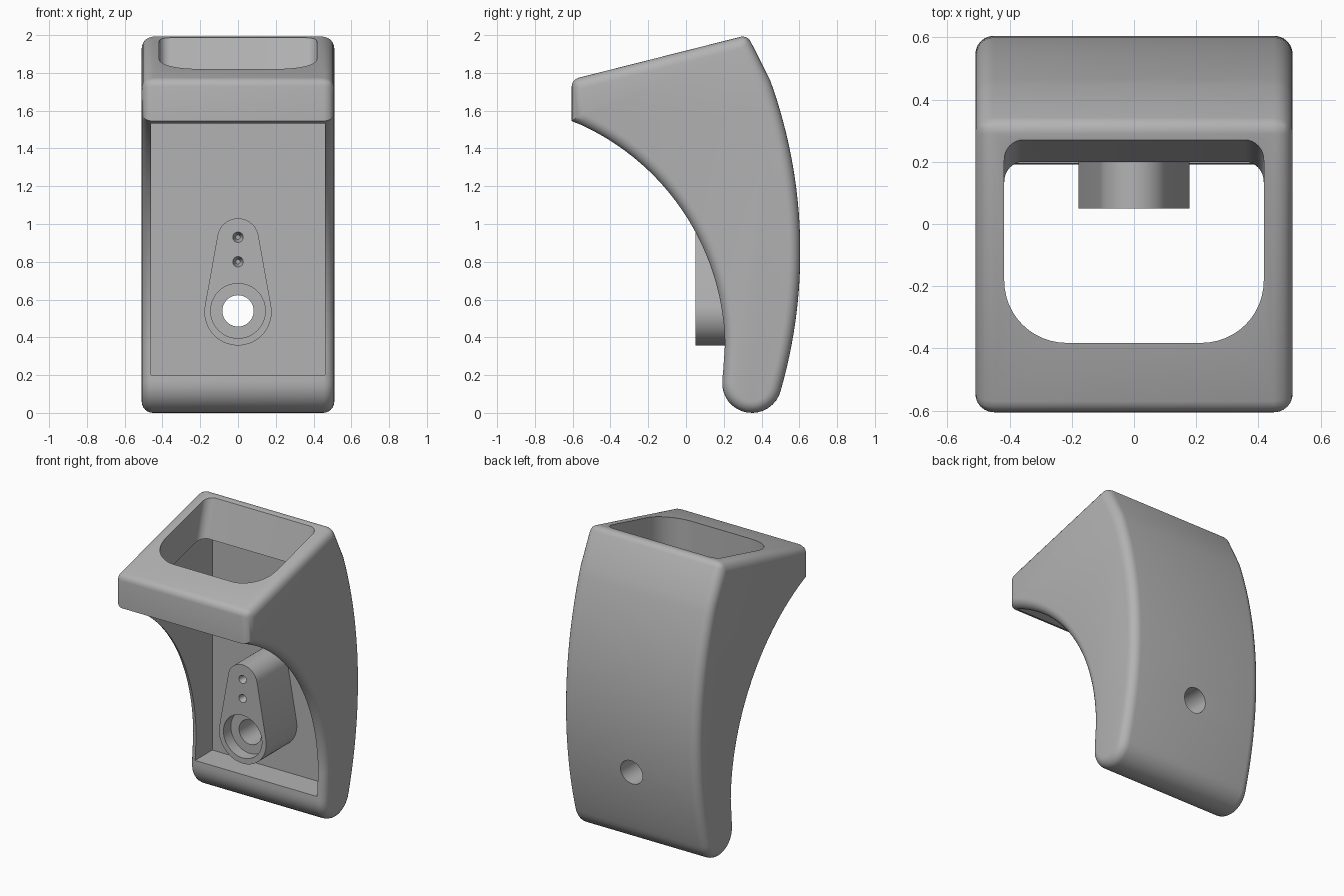
import bpy, bmesh, math
from mathutils import Vector

if "Cube" in bpy.data.objects:
    bpy.data.objects.remove(bpy.data.objects["Cube"])

grey = bpy.data.materials.new("plain grey")
grey.diffuse_color = (0.45, 0.45, 0.45, 1)
grey.use_nodes = True
grey.node_tree.nodes["Principled BSDF"].inputs["Base Color"].default_value = grey.diffuse_color


def make_object(name, bm):
    bmesh.ops.recalc_face_normals(bm, faces=bm.faces)
    mesh = bpy.data.meshes.new(name)
    bm.to_mesh(mesh)
    bm.free()
    mesh.materials.append(grey)
    ob = bpy.data.objects.new(name, mesh)
    bpy.context.collection.objects.link(ob)
    return ob


def loft(name, ring_a, ring_b):
    """Closed solid between two matching rings of points."""
    bm = bmesh.new()
    a = [bm.verts.new(p) for p in ring_a]
    b = [bm.verts.new(p) for p in ring_b]
    bm.faces.new(a)
    bm.faces.new(b[::-1])
    n = len(a)
    for i in range(n):
        bm.faces.new((a[i], b[i], b[(i + 1) % n], a[(i + 1) % n]))
    return make_object(name, bm)


def side_prism(name, pts, half):
    return loft(name, [(-half, y, z) for y, z in pts], [(half, y, z) for y, z in pts])


def front_prism(name, pts, y0, y1):
    return loft(name, [(x, y0, z) for x, z in pts], [(x, y1, z) for x, z in pts])


def arc3(p, q, r, n):
    """Arc from p through q to r."""
    (ax, ay), (bx, by), (cx, cy) = p, q, r
    d = 2 * (ax * (by - cy) + bx * (cy - ay) + cx * (ay - by))
    a2, b2, c2 = ax * ax + ay * ay, bx * bx + by * by, cx * cx + cy * cy
    ux = (a2 * (by - cy) + b2 * (cy - ay) + c2 * (ay - by)) / d
    uy = (a2 * (cx - bx) + b2 * (ax - cx) + c2 * (bx - ax)) / d
    rad = math.hypot(ax - ux, ay - uy)
    t = [math.atan2(y - uy, x - ux) for x, y in (p, q, r)]
    mid, end = (t[1] - t[0]) % math.tau, (t[2] - t[0]) % math.tau
    if mid > end:
        end -= math.tau
    return [(ux + rad * math.cos(t[0] + end * i / n),
             uy + rad * math.sin(t[0] + end * i / n)) for i in range(n + 1)]


def circle_arc(cx, cz, r, a0, a1, n):
    return [(cx + r * math.cos(math.radians(a0 + (a1 - a0) * i / n)),
             cz + r * math.sin(math.radians(a0 + (a1 - a0) * i / n))) for i in range(n + 1)]


def disc(z, r, n=48):
    return circle_arc(0, z, r, 0, 360, n)[:-1]


def apply(ob, mod):
    bpy.context.view_layer.objects.active = ob
    bpy.ops.object.modifier_apply(modifier=mod.name)


def cut(ob, cutter, keep=False):
    mod = ob.modifiers.new("cut", 'BOOLEAN')
    mod.operation, mod.solver, mod.object = 'DIFFERENCE', 'EXACT', cutter
    apply(ob, mod)
    if not keep:
        bpy.data.objects.remove(cutter)


def top_z(y):
    return 1.76 + 0.26 * (y + 0.605)


# Shell: curved side profile, with rounded outer edges
profile = [(-0.605, 1.765), (0.325, 2.0)]
profile += arc3((0.446, 1.76), (0.605, 0.85), (0.502, 0.12), 28)
profile += arc3((0.502, 0.12), (0.347, 0.0), (0.192, 0.17), 16)[1:]
profile += arc3((0.205, 0.36), (0.05, 0.955), (-0.605, 1.545), 28)
shell = side_prism("shell", profile, 0.51)
bm = bmesh.new()
bm.from_mesh(shell.data)
weight = bm.edges.layers.float.new("bevel_weight_edge")
for e in bm.edges:
    a, b = (v.co for v in e.verts)
    if abs(a.x - b.x) < 1e-4:
        e[weight] = 1.0
    elif a.z > 1.765 - 1e-3 and (a.y < 0 or a.z > 1.9):
        e[weight] = 0.6
bm.to_mesh(shell.data)
bm.free()
bevel = shell.modifiers.new("round", 'BEVEL')
bevel.limit_method = 'WEIGHT'
bevel.width, bevel.segments = 0.06, 6
apply(shell, bevel)

# Cavity open to the front, with a ceiling parallel to the sloping top
cut(shell, side_prism("cavity_cutter", [
    (-1.0, 0.2), (0.38, 0.2), (0.38, top_z(0.38) - 0.235), (-1.0, top_z(-1.0) - 0.235)], 0.46))


# Top opening: rounded rectangle with a leaning rear wall
def opening(z):
    rear = 0.27 + 0.28 * (z - 1.985)
    w, front, big, small = 0.417, -0.382, 0.2, 0.06
    pts = circle_arc(w - small, rear - small, small, 0, 90, 8)
    pts += circle_arc(-w + small, rear - small, small, 90, 180, 8)
    pts += circle_arc(-w + big, front + big, big, 180, 270, 12)
    pts += circle_arc(w - big, front + big, big, 270, 360, 12)
    return [(x, y, z) for x, y in pts]


cut(shell, loft("opening_cutter", opening(1.5), opening(2.2)))

# Teardrop mounting boss on the back wall
lean = math.degrees(math.asin((0.178 - 0.11) / 0.38))
outline = circle_arc(0, 0.92, 0.11, lean, 180 - lean, 20)
outline += circle_arc(0, 0.535, 0.178, 180 - lean, 360 + lean, 32)
boss = front_prism("mounting_boss", outline, 0.05, 0.385)

# Through bore, counterbore and two small blind holes
bore = front_prism("bore_cutter", disc(0.54, 0.083), -0.2, 0.9)
cut(boss, bore, keep=True)
cut(shell, bore)
cut(boss, front_prism("counterbore_cutter", disc(0.54, 0.145), -0.1, 0.13))
for z in (0.93, 0.80):
    cut(boss, loft("pilot_cutter",
                   [(x, 0.03, c) for x, c in disc(z, 0.033, 24)],
                   [(x, 0.11, c) for x, c in disc(z, 0.012, 24)]))

# Smooth shading with crisp edges
for ob in (shell, boss):
    bpy.ops.object.select_all(action='DESELECT')
    ob.select_set(True)
    bpy.context.view_layer.objects.active = ob
    bpy.ops.object.shade_smooth_by_angle(angle=math.radians(30))
